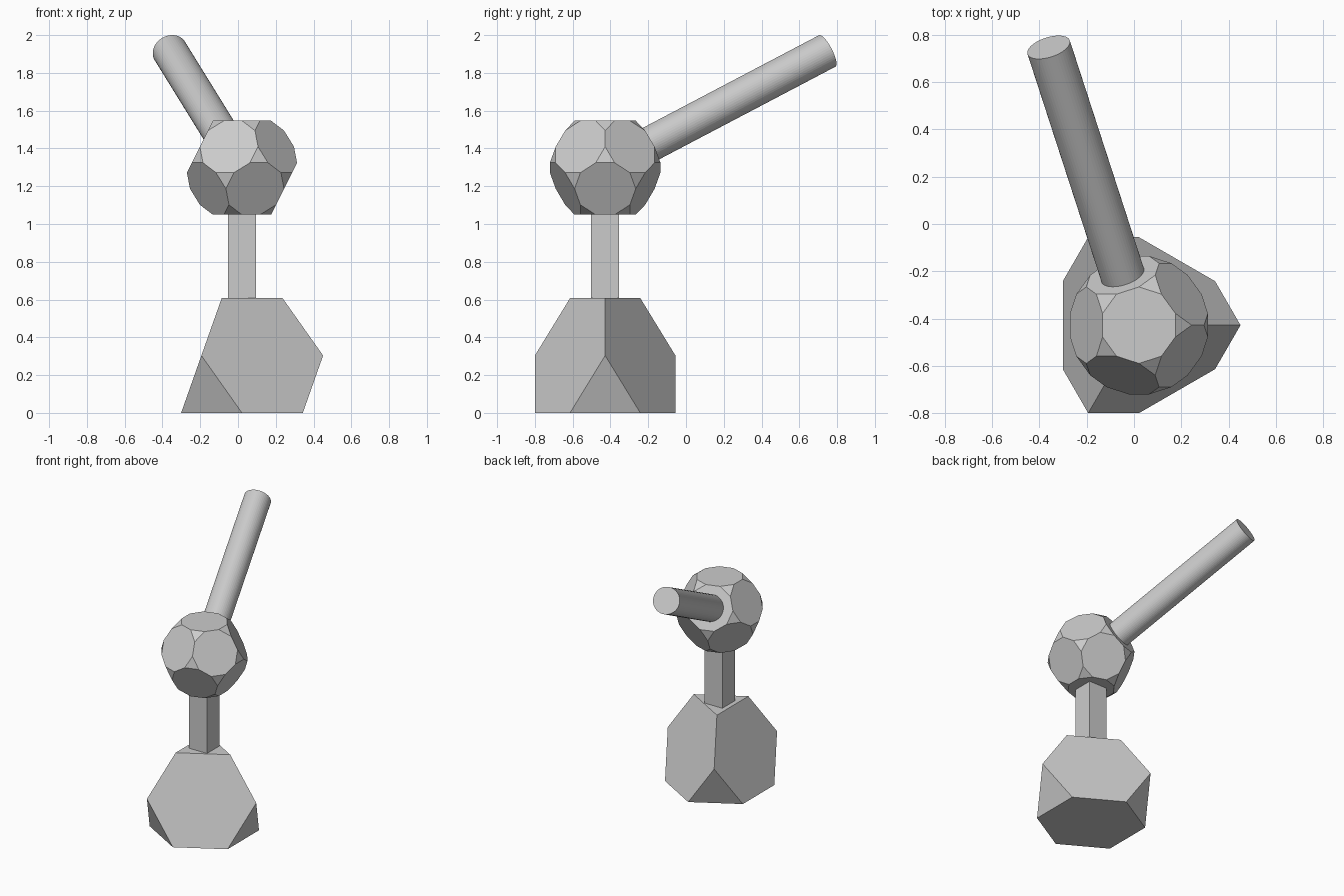
import bpy, bmesh, math
from mathutils import Vector

if "Cube" in bpy.data.objects:
    bpy.data.objects.remove(bpy.data.objects["Cube"])

CX, CY = 0.021, -0.428          # shared vertical axis of base, post and ball
BALL_Z, BALL_IN = 1.298, 0.249  # ball centre and distance to its decagon faces
A = 0.372                       # edge length of the base solid


def polar(r, deg, z):
    a = math.radians(deg)
    return Vector((r * math.cos(a), r * math.sin(a), z))


def truncated(name, corners, t, loc):
    """Cut the corners off a regular solid at fraction t of every edge."""
    edge = min((p - q).length for p in corners for q in corners if p is not q)
    bm = bmesh.new()
    for p in corners:
        for q in corners:
            if p is not q and (p - q).length < edge * 1.05:
                bm.verts.new(p.lerp(q, t))
    bmesh.ops.convex_hull(bm, input=bm.verts[:])
    bmesh.ops.dissolve_limit(bm, angle_limit=0.02, verts=bm.verts[:], edges=bm.edges[:])
    bmesh.ops.recalc_face_normals(bm, faces=bm.faces[:])
    me = bpy.data.meshes.new(name)
    bm.to_mesh(me)
    bm.free()
    ob = bpy.data.objects.new(name, me)
    ob.location = loc
    bpy.context.collection.objects.link(ob)
    return ob


# base: truncated tetrahedron standing on a hexagon
tetra_h = 3 * A * math.sqrt(2 / 3)
tetra = [polar(3 * A / math.sqrt(3), d, 0) for d in (0, 120, 240)] + [Vector((0, 0, tetra_h))]
truncated("base", tetra, 1 / 3, (CX, CY, 0))
base_top = tetra_h * 2 / 3

# ball: truncated dodecahedron resting on a decagon
s = BALL_IN / 1.11352
upper = [polar(r * s, 72 * k, z * s) for k in range(5)
         for r, z in ((0.85065, 1.11352), (1.37638, 0.26287))]
phi = (1 + math.sqrt(5)) / 2
truncated("ball", upper + [-v for v in upper], 1 / (2 + phi), (CX, CY, BALL_Z))

# post: square bar from base to ball
post_top = BALL_Z - BALL_IN
bpy.ops.mesh.primitive_cube_add(size=1, location=(CX, CY, (base_top + post_top) / 2))
post = bpy.context.object
post.name = "post"
post.scale = (0.148, 0.148, post_top - base_top)

# arm: round rod growing straight out of one upper decagon face
direction = polar(2 / math.sqrt(5), 108, 1 / math.sqrt(5))
start, end = BALL_IN, 1.382
bpy.ops.mesh.primitive_cylinder_add(
    vertices=48, radius=0.094, depth=end - start,
    location=Vector((CX, CY, BALL_Z)) + direction * (start + end) / 2,
    rotation=direction.to_track_quat('Z', 'Y').to_euler())
bpy.context.object.name = "arm"
